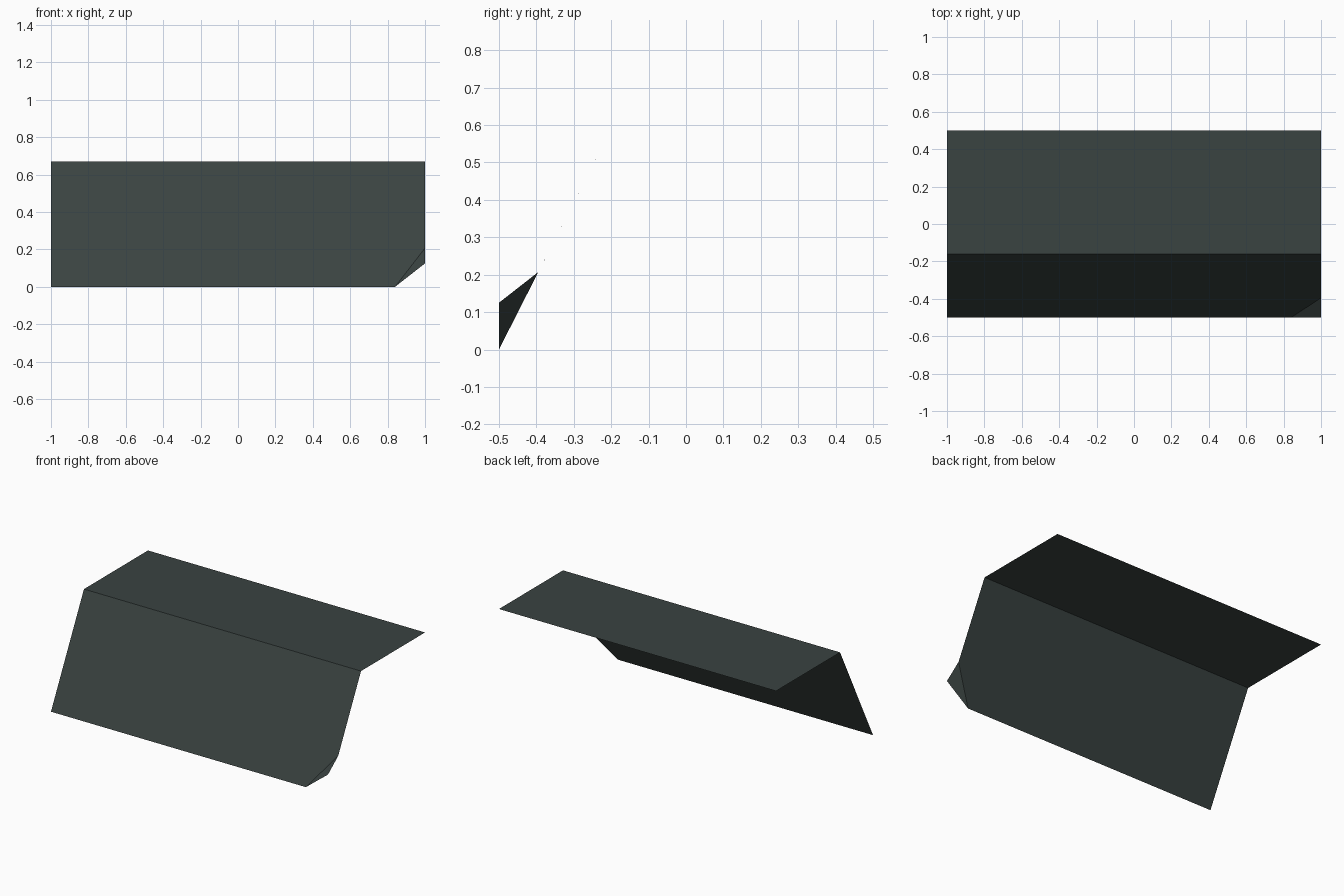
import bpy
import bmesh

cube = bpy.data.objects.get("Cube")
if cube:
    bpy.data.objects.remove(cube, do_unlink=True)

# Single dark slate colour
slate = bpy.data.materials.new("dark_slate")
slate.use_nodes = True
colour = (0.042, 0.056, 0.053, 1)
slate.diffuse_color = colour
slate.node_tree.nodes["Principled BSDF"].inputs["Base Color"].default_value = colour

TOP = 0.67       # height of the level panel
FOLD_Y = -0.16   # crease between the two panels
CUT_X = 0.84     # where the corner fold starts on the lower edge
FOLD_TOP = (1, -0.395, 0.207)


def sheet(name, outline):
    """Single flat sheet, wound anticlockwise seen from its outer side."""
    mesh = bpy.data.meshes.new(name)
    bm = bmesh.new()
    bm.faces.new([bm.verts.new(p) for p in outline])
    bm.to_mesh(mesh)
    bm.free()
    mesh.materials.append(slate)
    obj = bpy.data.objects.new(name, mesh)
    bpy.context.collection.objects.link(obj)
    return obj


# Level panel reaching back from the crease
sheet("top_panel", [(-1, FOLD_Y, TOP), (1, FOLD_Y, TOP), (1, 0.5, TOP), (-1, 0.5, TOP)])

# Sloping front panel with one lower corner clipped
sheet("front_panel", [(-1, -0.5, 0), (CUT_X, -0.5, 0), FOLD_TOP,
                      (1, FOLD_Y, TOP), (-1, FOLD_Y, TOP)])

# Clipped corner bent forward
sheet("bent_corner", [(CUT_X, -0.5, 0), (1, -0.5, 0.125), FOLD_TOP])
